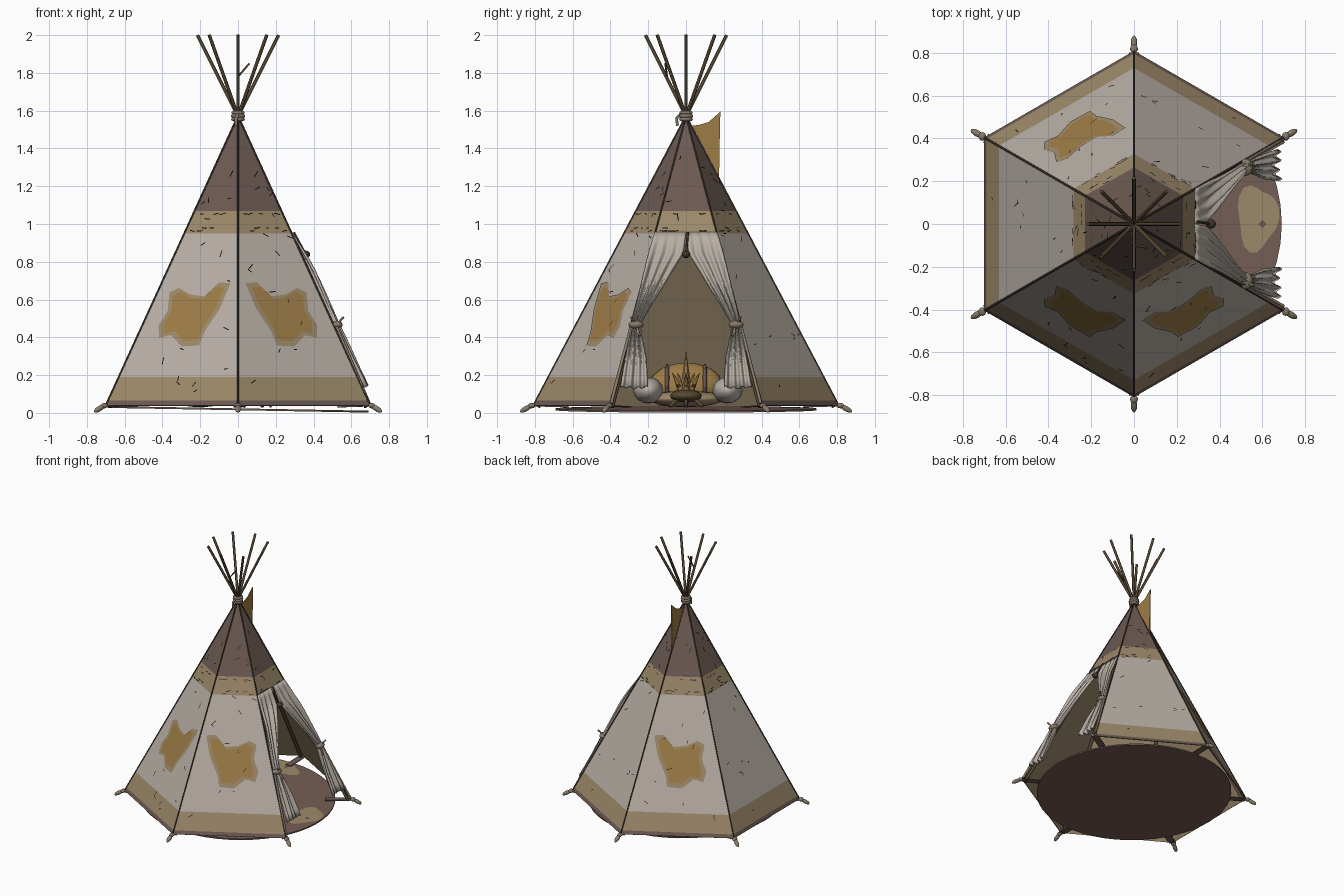
import bpy, bmesh, math, random
from mathutils import Vector

if "Cube" in bpy.data.objects:
    bpy.data.objects.remove(bpy.data.objects["Cube"])

random.seed(4)


def mat(name, r, g, b):
    lin = [((c / 255 + 0.055) / 1.055) ** 2.4 for c in (r, g, b)]
    m = bpy.data.materials.new(name)
    m.diffuse_color = (*lin, 1)
    m.use_nodes = True
    m.node_tree.nodes["Principled BSDF"].inputs["Base Color"].default_value = m.diffuse_color
    return m


CREAM = mat("cream canvas", 184, 175, 165)
TAN = mat("tan band", 157, 137, 106)
BROWN = mat("brown canvas", 108, 90, 82)
OCHRE = mat("ochre hide", 157, 124, 70)
LINING = mat("lining", 146, 129, 101)
WOOD = mat("pole wood", 88, 72, 50)
STITCH = mat("dark stitching", 62, 52, 45)
RUG = mat("rug brown", 116, 94, 85)
ROPE = mat("rope", 134, 122, 105)

APEX, BASE, INR = 1.57, 0.04, 0.70      # cone height, hem height, hem inradius
T30 = math.tan(math.radians(30))


def dist(z):
    return INR * (APEX - z) / (APEX - BASE)


def on_face(deg, u, z, off=0.0):
    """Point on the canvas side facing deg, u metres right of its centre."""
    a = math.radians(deg)
    n, t = Vector((math.cos(a), math.sin(a), 0)), Vector((-math.sin(a), math.cos(a), 0))
    return n * (dist(z) + off) + t * u + Vector((0, 0, z + off * 0.45))


def mesh(name, verts, faces, mats, idx=None, thick=0, smooth=False, weld=False):
    me = bpy.data.meshes.new(name)
    me.from_pydata([tuple(v) for v in verts], [], faces)
    for m in mats:
        me.materials.append(m)
    for i, p in enumerate(me.polygons):
        p.material_index = idx[i] if idx else 0
        p.use_smooth = smooth
    if weld:
        bm = bmesh.new()
        bm.from_mesh(me)
        bmesh.ops.remove_doubles(bm, verts=bm.verts, dist=0.0005)
        bm.to_mesh(me)
        bm.free()
    ob = bpy.data.objects.new(name, me)
    bpy.context.collection.objects.link(ob)
    if thick:
        s = ob.modifiers.new("thickness", 'SOLIDIFY')
        s.thickness, s.offset = thick, -1
    return ob


def tubes(name, paths, r, m, res=2):
    cu = bpy.data.curves.new(name, 'CURVE')
    cu.dimensions, cu.bevel_depth, cu.bevel_resolution, cu.use_fill_caps = '3D', r, res, True
    for path in paths:
        sp = cu.splines.new('POLY')
        sp.points.add(len(path) - 1)
        for p, q in zip(sp.points, path):
            p.co = (*q, 1)
    cu.materials.append(m)
    ob = bpy.data.objects.new(name, cu)
    bpy.context.collection.objects.link(ob)
    bpy.ops.object.select_all(action='DESELECT')
    ob.select_set(True)
    bpy.context.view_layer.objects.active = ob
    bpy.ops.object.convert(target='MESH')
    return ob


def ball(name, loc, scale, m, rot=(0, 0, 0)):
    bpy.ops.mesh.primitive_uv_sphere_add(segments=14, ring_count=8, location=loc, rotation=rot)
    ob = bpy.context.object
    ob.name, ob.scale = name, scale
    ob.data.materials.append(m)
    bpy.ops.object.shade_smooth()
    return ob


def polar(r, deg, z):
    a = math.radians(deg)
    return Vector((r * math.cos(a), r * math.sin(a), z))


# Canvas: six sides in bands, door side open below the upper band
levels = [0.04, 0.065, 0.19, 0.95, 1.07, 1.55]
band = [1, 2, 0, 2, 1]
v, f, idx = [], [], []
for deg in range(0, 360, 60):
    for k in range(5):
        if deg == 0 and k < 3:
            continue
        z0, z1 = levels[k], levels[k + 1]
        h0, h1 = dist(z0) * T30, dist(z1) * T30
        n = len(v)
        v += [on_face(deg, -h0, z0), on_face(deg, h0, z0), on_face(deg, h1, z1), on_face(deg, -h1, z1)]
        f.append((n, n + 1, n + 2, n + 3))
        idx.append(band[k])
canvas = mesh("canvas", v, f, [CREAM, BROWN, TAN, LINING], idx, 0.006, weld=True)
canvas.modifiers[0].material_offset = 9

# Seams along the corners
corners = range(30, 390, 60)
R = INR / math.cos(math.radians(30))
tubes("seams", [[polar(R, c, BASE), polar(0.012, c, 1.55)] for c in corners], 0.005, STITCH, 1)

# Hide patches with a tan halo
patch = [(-.19, .155), (-.12, .16), (-.05, .085), (.04, .095), (.12, .13), (.17, .105), (.155, .01),
         (.19, -.07), (.17, -.135), (.1, -.12), (.02, -.18), (-.085, -.175), (-.1, -.1), (-.16, .02)]
for deg, sx in ((-60, 1), (-120, -1), (120, 1)):
    for nm, s, off, m in (("patch_halo", 1.0, .004, TAN), ("patch", .84, .006, OCHRE)):
        pts = [on_face(deg, sx * x * s, .53 + y * s, off) for x, y in patch[::-sx]]
        order = tuple(range(len(pts)))
        ob = mesh(nm, pts, [order], [m])
        if ob.data.polygons[0].normal.dot(polar(1, deg, 0)) < 0:
            ob.data.flip_normals()

# Scattered stitches and scuffs, denser on the upper band
v, f = [], []
for deg in range(0, 360, 60):
    for i in range(26):
        upper = i < 10
        z = random.choice((.96, .975, 1.05)) if upper else random.uniform(.1, 1.35)
        if deg == 0 and z < .96:
            continue
        u = random.uniform(-.85, .85) * dist(z) * T30
        a = random.uniform(-.3, .3) if upper else random.uniform(0, 3.1)
        l, w = random.uniform(.008, .02), .0025
        c, s, n = math.cos(a), math.sin(a), len(v)
        for x, y in ((-l, -w), (l, -w), (l, w), (-l, w)):
            v.append(on_face(deg, u + x * c - y * s, z + x * s + y * c, .008))
        f.append((n, n + 1, n + 2, n + 3))
mesh("stitches", v, f, [STITCH])

# Door curtains, gathered to each side and tied: (height, inner edge, outer edge)
prof = [(.955, 0, .166), (.84, .012, .2), (.68, .11, .238), (.55, .19, .27), (.46, .24, .29),
        (.4, .232, .3), (.28, .208, .325), (.13, .2, .35)]
for side, nm in ((1, "curtain_right"), (-1, "curtain_left")):
    v, f, cols = [], [], 24
    rows = []
    for (a, b) in zip(prof, prof[1:]):
        rows += [[p + (q - p) * k / 3 for p, q in zip(a, b)] for k in range(3)]
    rows.append(prof[-1])
    for z, i0, o0 in rows:
        grow = min(1, (.96 - z) * 5)
        for j in range(cols + 1):
            t = j / cols
            fold = .014 * grow * (math.sin(t * 22) + .4 * math.sin(t * 9 + z * 7))
            v.append(on_face(0, side * (i0 + (o0 - i0) * t), z, .006 + .008 * grow + fold))
    for r in range(len(rows) - 1):
        for j in range(cols):
            a, b = r * (cols + 1) + j, (r + 1) * (cols + 1) + j
            f.append((a, b, b + 1, a + 1)[::side])
    mesh(nm, v, f, [CREAM], thick=.006, smooth=True)
    # tie-back
    p = on_face(0, side * .265, .46, .015)
    ball("tie_knot", p, (.032, .04, .022), ROPE)
    tubes("tie_tails", [[p, p + Vector((.035, side * .025, .04))],
                        [p, p + Vector((.04, -side * .02, -.06))]], .006, ROPE)
    # door-side hem cords
    tubes("door_cord", [[on_face(0, side * .395, .05), on_face(0, side * .29, .46, .01)]], .008, ROPE)
ball("door_knot", on_face(0, 0, .83, .02), (.024, .022, .02), STITCH)
tubes("door_toggle", [[on_face(0, 0, .83, .02), on_face(0, .01, .95, .012)]], .006, STITCH)

# Poles: inside the corners, and fanning out above the lashing
tubes("frame_poles", [[polar(R - .025, c, .03), polar(0, c, 1.54)] for c in corners], .011, WOOD)
tubes("pole_tops", [[polar(.015, c + 180, 1.54), polar(.215, c, 2.0)] for c in range(0, 360, 45)], .009, WOOD)
tubes("twig", [[(0, -.1, 1.78), (.06, -.11, 1.85)]], .005, WOOD)

# Rope lashing at the crown
for z, r in ((1.555, .026), (1.572, .028), (1.589, .025)):
    bpy.ops.mesh.primitive_torus_add(location=(0, 0, z), major_radius=r, minor_radius=.01,
                                     major_segments=20, minor_segments=8)
    bpy.context.object.name = "crown_lashing"
    bpy.context.object.data.materials.append(ROPE)
    bpy.ops.object.shade_smooth()
tubes("lashing_tail", [[(0, -.03, 1.58), (-.01, -.05, 1.56), (-.01, -.045, 1.52)]], .008, ROPE)

# Smoke flap on the rear seam
mesh("smoke_flap", [(.003, y, z) for y, z in ((.03, 1.52), (.175, 1.235), (.178, 1.42), (.182, 1.595),
                                              (.12, 1.54), (.07, 1.525))],
     [(0, 1, 2, 3, 4, 5)], [OCHRE], thick=.006)

# Corner pegs with cord, and short floor straps
for c in corners:
    ball("peg", polar(.848, c, .022), (.036, .015, .014), ROPE, (0, .5, math.radians(c)))
    ball("peg_cord", polar(.818, c, .038), (.018, .02, .014), ROPE)
    a, b = polar(.62, c, .035), polar(.8, c, .04)
    t = polar(.024, c + 90, 0)
    mesh("floor_strap", [a - t, b - t, b + t, a + t], [(0, 1, 2, 3)], [BROWN], thick=.006)


# Round rug dipping towards the door, with pale hide shapes
def floor_z(x):
    return .024 - .018 * x


rim = [polar(.69, i * 7.5, 0) for i in range(48)]
mesh("rug", [(p.x, p.y, floor_z(p.x)) for p in rim], [tuple(range(48))], [RUG], thick=.01)
for q in range(0, 360, 90):
    pts = []
    for i in range(20):
        a = math.radians(i * 18)
        r = 1 + .15 * math.sin(3 * a + 1)
        p = polar(.575 + .095 * r * math.cos(a), q, 0) + polar(.15 * r * math.sin(a) + .03, q + 90, 0)
        if p.length > .68:
            p *= .68 / p.length
        pts.append((p.x, p.y, floor_z(p.x) + .003))
    mesh("rug_patch", pts, [tuple(range(20))], [TAN])
    d = [polar(.6, q, 0) + polar(.02, q + k, 0) for k in range(0, 360, 90)]
    mesh("rug_diamond", [(p.x, p.y, floor_z(p.x) + .005) for p in d], [(0, 1, 2, 3)], [BROWN])

# Cushions at the back
ball("back_cushion", (-.38, 0, .16), (.07, .19, .11), OCHRE, (0, -.4, 0))
for y in (-.1, 0, .1):
    ball("cushion_stripe", (-.376, y, .162), (.073, .018, .102), BROWN, (0, -.4, 0))
ball("seat_cushion", (-.2, 0, .075), (.15, .2, .045), TAN)
for y in (-.2, .22):
    ball("bolster", (-.15, y, .12), (.15, .08, .07), CREAM)

# Fire bowl with logs and pointed flames
ball("fire_bowl", (.08, 0, .09), (.085, .085, .035), WOOD)
tubes("logs", [[polar(.1, a, .035) + Vector((.08, 0, 0)), polar(.05, a + 180, .15) + Vector((.08, 0, 0))]
               for a in range(0, 360, 60)], .01, WOOD)
for k in range(6):
    lean = 0 if k == 5 else .55
    bpy.ops.mesh.primitive_cone_add(vertices=6, radius1=.03, depth=.2 if k == 5 else .13,
                                    location=polar(0 if k == 5 else .045, k * 72, .23 if k == 5 else .16)
                                    + Vector((.08, 0, 0)), rotation=(0, lean, math.radians(k * 72)))
    bpy.context.object.name = "flame"
    bpy.context.object.data.materials.append(OCHRE)
